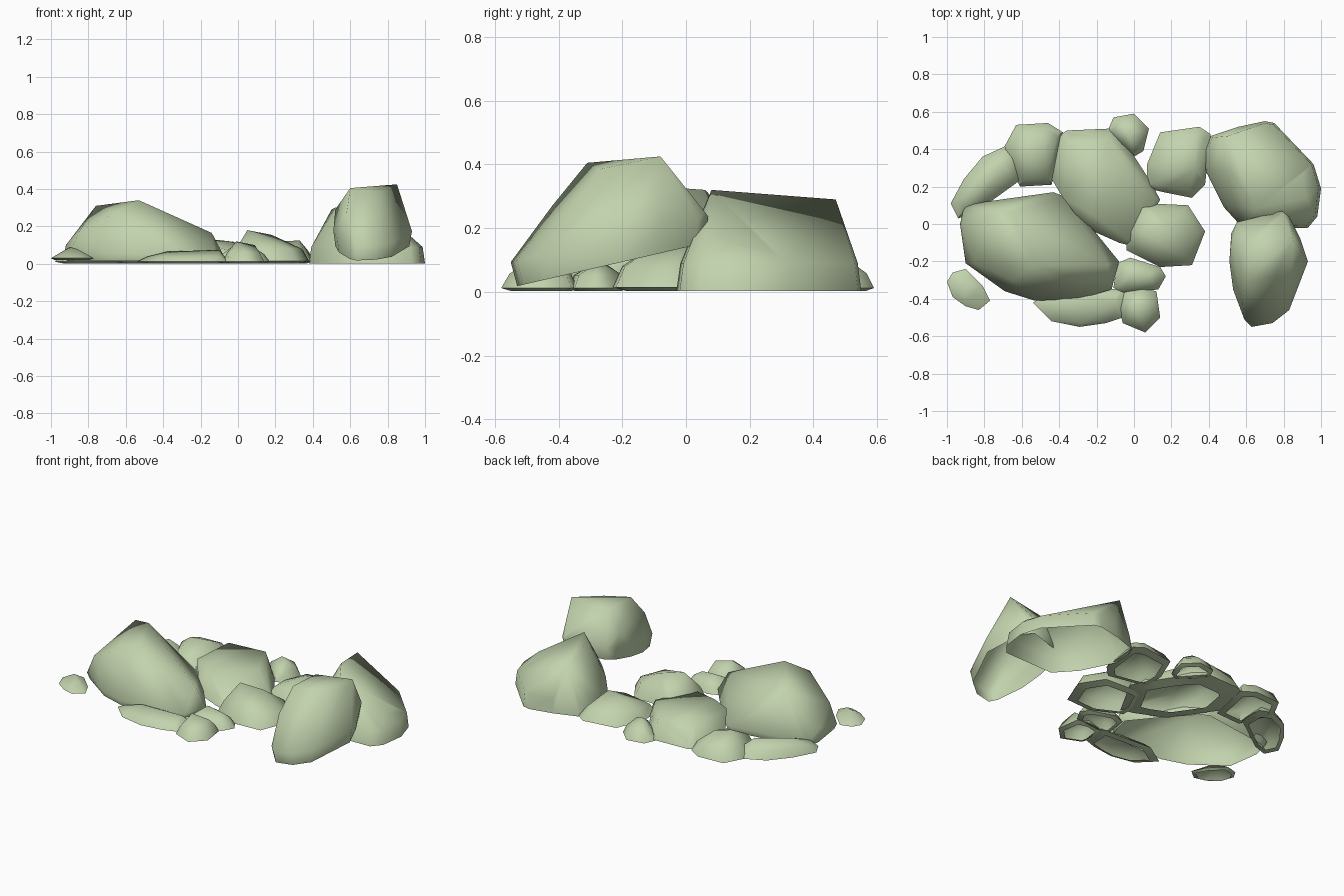
import bpy
import bmesh
from math import radians
from mathutils import Vector

cube = bpy.data.objects.get("Cube")
if cube:
    bpy.data.objects.remove(cube, do_unlink=True)

# One pale green stone colour
stone = bpy.data.materials.new("pale_green_stone")
stone.use_nodes = True
colour = (.54, .65, .42, 1)
stone.diffuse_color = colour
stone.node_tree.nodes["Principled BSDF"].inputs["Base Color"].default_value = colour

rocks = []


def rock(name, outline, tops, rings=None, tilt=0):
    """Hull of a footprint repeated as scaled rings plus crown points, open below.

    rings holds (scale, height) pairs from the ground up; tilt leans them along y.
    """
    if rings is None:
        crown = min(top[2] for top in tops)
        rings = [(.75, .002), (1, .012), (.8, crown * .58)]
    centre = sum((Vector(point) for point in outline), Vector((0, 0))) / len(outline)
    bm = bmesh.new()
    loops = []
    for scale, height in rings:
        loop = []
        for point in outline:
            x, y = centre.lerp(Vector(point), scale)
            loop.append(bm.verts.new((x, y, height + tilt * y)))
        loops.append(loop)
    for top in tops:
        bm.verts.new(top)
    base = set(loops[0])
    hull = bmesh.ops.convex_hull(bm, input=bm.verts)
    underside = [face for face in bm.faces if base.issuperset(face.verts)]
    spare = {item for item in hull["geom_interior"] + hull["geom_unused"]
             if isinstance(item, bmesh.types.BMVert)}
    bmesh.ops.delete(bm, geom=underside, context="FACES_ONLY")
    bmesh.ops.delete(bm, geom=list(spare), context="VERTS")
    bmesh.ops.delete(bm, geom=[e for e in bm.edges if e.is_wire], context="EDGES")
    mesh = bpy.data.meshes.new(name)
    bm.to_mesh(mesh)
    bm.free()
    mesh.materials.append(stone)
    obj = bpy.data.objects.new(name, mesh)
    bpy.context.collection.objects.link(obj)
    rocks.append(obj)


# Four large boulders
rock("large_right_boulder",
     [(-.93, 0), (-.91, .09), (-.86, .11), (-.43, .17), (-.38, .15), (-.21, -.04),
      (-.08, -.2), (-.12, -.35), (-.29, -.4), (-.53, -.41), (-.69, -.36), (-.9, -.21)],
     [(-.53, -.22, .34), (-.76, .07, .31), (-.66, .06, .32), (-.14, -.22, .165),
      (-.65, -.3, .28), (-.85, -.21, .17), (-.92, -.01, .1)],
     rings=[(.96, .015), (1, .05)])

rock("tall_back_boulder",
     [(.38, .29), (.38, .4), (.41, .47), (.56, .52), (.7, .55), (.75, .54), (.96, .32),
      (1, .19), (.98, .04), (.93, -.02), (.59, -.03), (.48, .09)],
     [(.65, .08, .32), (.5, .47, .29), (.52, .28, .3), (.92, .14, .15), (.9, .27, .13)],
     rings=[(1, .003), (.96, .09)])

rock("leaning_front_boulder",
     [(.52, -.05), (.55, .01), (.67, .04), (.79, .07), (.83, .04), (.89, -.08),
      (.93, -.2), (.83, -.46), (.74, -.53), (.63, -.55), (.59, -.51), (.53, -.35), (.51, -.2)],
     [(.85, -.08, .425), (.6, -.31, .405), (.61, -.1, .4), (.52, -.08, .29), (.8, .06, .25),
      (.76, -.27, .385), (.58, -.42, .27)],
     rings=[(.94, .14), (1, .22)], tilt=.23)

rock("middle_slab",
     [(-.44, .24), (-.4, .47), (-.36, .5), (-.13, .51), (-.01, .38), (.08, .24),
      (.14, .13), (0, -.12), (-.08, -.1), (-.26, -.02)],
     [(-.38, .14, .14), (-.36, .42, .14), (-.13, .46, .13), (-.04, .26, .12), (-.24, .06, .13)],
     rings=[(.65, .002), (1, .018), (.92, .06)])

# Medium stones
rock("centre_stone",
     [(-.04, -.04), (.03, .11), (.08, .11), (.29, .1), (.38, -.04), (.31, -.22),
      (.14, -.23), (-.04, -.14)],
     [(.05, -.05, .18), (.18, -.01, .155)],
     rings=[(.75, .002), (1, .014), (.84, .08)])

rock("back_right_stone",
     [(-.7, .4), (-.63, .53), (-.46, .54), (-.38, .49), (-.44, .21), (-.61, .2)],
     [(-.58, .36, .14), (-.48, .4, .13)])

rock("flat_right_stone",
     [(-.98, .11), (-.91, .24), (-.81, .36), (-.68, .42), (-.6, .39), (-.6, .24),
      (-.85, .06), (-.94, .03)],
     [(-.85, .19, .1), (-.7, .32, .11)])

rock("back_left_stone",
     [(.07, .19), (.07, .32), (.14, .49), (.35, .52), (.41, .48), (.38, .21),
      (.31, .14), (.16, .17)],
     [(.22, .33, .12), (.33, .3, .125)])

rock("flat_front_stone",
     [(-.54, -.42), (-.44, -.52), (-.29, -.55), (-.15, -.53), (-.06, -.5),
      (-.05, -.35), (-.4, -.33)],
     [(-.1, -.42, .075), (-.38, -.41, .065)])

# Small pebbles
rock("back_pebble",
     [(-.14, .5), (-.11, .57), (0, .59), (.08, .51), (.05, .39), (0, .36), (-.07, .42)],
     [(-.03, .48, .12), (.02, .46, .1)])

rock("inner_front_pebble",
     [(-.11, -.34), (-.09, -.21), (-.02, -.18), (.14, -.23), (.17, -.28),
      (.13, -.35), (-.07, -.37)],
     [(-.02, -.27, .1), (.08, -.28, .09)])

rock("outer_front_pebble",
     [(-.08, -.45), (-.05, -.36), (.04, -.34), (.12, -.36), (.14, -.5),
      (.06, -.58), (-.06, -.53)],
     [(-.01, -.44, .12), (.09, -.42, .1)])

rock("lone_pebble",
     [(-1, -.31), (-.97, -.26), (-.9, -.24), (-.81, -.33), (-.77, -.41),
      (-.83, -.46), (-.9, -.44), (-.97, -.39)],
     [(-.9, -.34, .09), (-.86, -.37, .08)],
     rings=[(.8, .02), (1, .03)])

# Soft shading that keeps the strongest ridges crisp
bpy.ops.object.select_all(action="DESELECT")
for obj in rocks:
    obj.select_set(True)
bpy.context.view_layer.objects.active = rocks[0]
bpy.ops.object.shade_smooth_by_angle(angle=radians(60))
